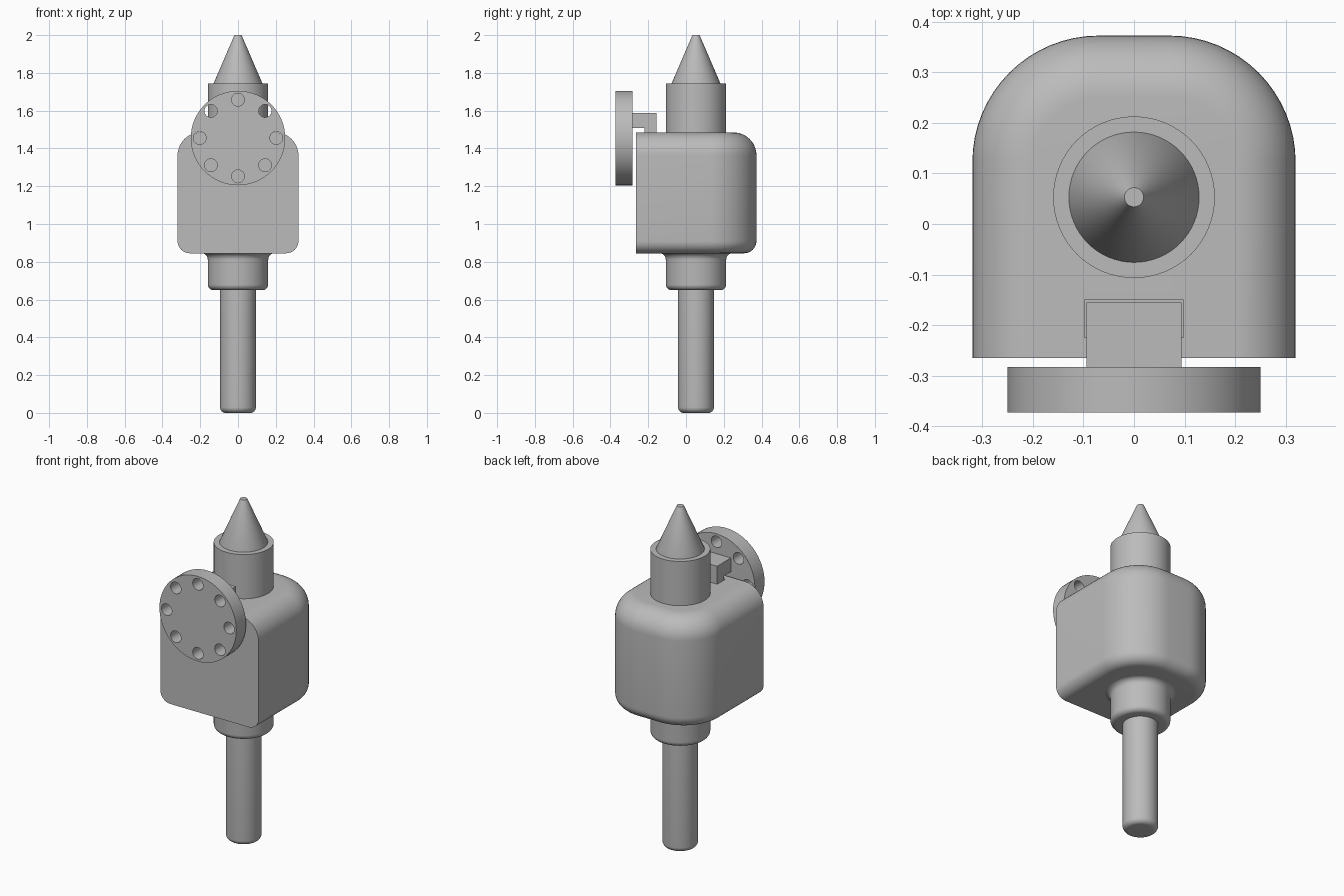
import bpy, bmesh
from math import sin, cos, pi
from mathutils import Matrix, Vector

cube = bpy.data.objects.get("Cube")
if cube:
    bpy.data.objects.remove(cube, do_unlink=True)

AXIS_Y = 0.053   # main turning axis
SEG = 64

grey = bpy.data.materials.new("plain_grey")
grey.use_nodes = True
grey.diffuse_color = (0.5, 0.5, 0.5, 1)
grey.node_tree.nodes["Principled BSDF"].inputs["Base Color"].default_value = (0.5, 0.5, 0.5, 1)


def finish(name, bm):
    bmesh.ops.recalc_face_normals(bm, faces=bm.faces)
    mesh = bpy.data.meshes.new(name)
    bm.to_mesh(mesh)
    bm.free()
    mesh.materials.append(grey)
    ob = bpy.data.objects.new(name, mesh)
    bpy.context.collection.objects.link(ob)
    return ob


def activate(ob):
    bpy.ops.object.select_all(action='DESELECT')
    ob.select_set(True)
    bpy.context.view_layer.objects.active = ob


def smooth(ob):
    activate(ob)
    bpy.ops.object.shade_smooth_by_angle(angle=0.5)


def cut(ob, cutter):
    cutter.hide_render = True
    mod = ob.modifiers.new("cut", 'BOOLEAN')
    mod.operation = 'DIFFERENCE'
    mod.solver = 'EXACT'
    mod.object = cutter
    activate(ob)
    bpy.ops.object.modifier_apply(modifier=mod.name)
    bpy.data.objects.remove(cutter, do_unlink=True)


def arc(cx, cz, r, start, end, n=8):
    return [(cx + r * cos(start + (end - start) * i / n),
             cz + r * sin(start + (end - start) * i / n)) for i in range(n + 1)]


def lathe(name, profile):
    """Turn a (radius, height) profile about the main axis and cap both ends."""
    bm = bmesh.new()
    rings = [[bm.verts.new((r * cos(2 * pi * k / SEG), AXIS_Y + r * sin(2 * pi * k / SEG), z))
              for k in range(SEG)] for r, z in profile]
    for a, b in zip(rings, rings[1:]):
        for k in range(SEG):
            j = (k + 1) % SEG
            bm.faces.new((a[k], a[j], b[j], b[k]))
    bm.faces.new(rings[0])
    bm.faces.new(rings[-1])
    ob = finish(name, bm)
    smooth(ob)
    return ob


def prism(name, outline, half_width):
    """Extrude a (y, z) outline across x."""
    bm = bmesh.new()
    face = bm.faces.new([bm.verts.new((-half_width, y, z)) for y, z in outline])
    new = bmesh.ops.extrude_face_region(bm, geom=[face])["geom"]
    bmesh.ops.translate(bm, vec=Vector((2 * half_width, 0, 0)),
                        verts=[v for v in new if isinstance(v, bmesh.types.BMVert)])
    return finish(name, bm)


# Turned parts: stem, collar, neck and pointed tip
lathe("stem", arc(0.065, 0.03, 0.03, -pi / 2, 0) + [(0.095, 0.66)])
lathe("lower_collar", arc(0.13, 0.68, 0.03, -pi / 2, 0)
      + arc(0.195, 0.811, 0.035, pi, pi / 2) + [(0.195, 0.86)])
lathe("upper_neck", [(0.16, 1.45), (0.16, 1.745)])
lathe("pointed_tip", [(0.129, 1.74), (0.129, 1.745), (0.019, 2.0)])


# Housing: flat front, rounded back corners, filleted top and bottom rims
def housing_ring(bm, inset, z):
    r = 0.25 - inset
    right = [(0.32 - inset, -0.265)] + arc(0.07, 0.123, r, 0, pi / 2, 16)
    left = [(-x, y) for x, y in reversed(right)]
    return [bm.verts.new((x, y, z)) for x, y in right + left]


bm = bmesh.new()
R_TOP, R_LOW = 0.122, 0.065
levels = (arc(R_LOW, 0.845 + R_LOW, R_LOW, 1.5 * pi, pi)
          + arc(R_TOP, 1.485 - R_TOP, R_TOP, pi, pi / 2, 12))
rings = [housing_ring(bm, inset, z) for inset, z in levels]
for a, b in zip(rings, rings[1:]):
    for k in range(len(a) - 1):
        bm.faces.new((a[k], a[k + 1], b[k + 1], b[k]))
bm.faces.new(rings[0])
bm.faces.new(rings[-1])
bm.faces.new([r[0] for r in rings] + [r[-1] for r in reversed(rings)])
housing = finish("housing", bm)
# Slot that receives the bracket foot
cut(housing, prism("slot_cutter", [(-0.225, 1.44), (-0.15, 1.44), (-0.15, 1.6), (-0.225, 1.6)], 0.098))
smooth(housing)

# Bracket: arm over the front edge with a foot in the slot
prism("bracket", [(-0.29, 1.507), (-0.22, 1.507), (-0.22, 1.43), (-0.155, 1.43),
                  (-0.155, 1.588), (-0.29, 1.588)], 0.094)


# Front flange with a ring of through holes
def rod(bm, x, z, radius, y0, y1, seg):
    place = Matrix.Translation((x, (y0 + y1) / 2, z)) @ Matrix.Rotation(pi / 2, 4, 'X')
    bmesh.ops.create_cone(bm, cap_ends=True, segments=seg, radius1=radius,
                          radius2=radius, depth=y1 - y0, matrix=place)


bm = bmesh.new()
rod(bm, 0, 1.455, 0.25, -0.373, -0.283, SEG)
flange = finish("flange", bm)
bm = bmesh.new()
for k in range(8):
    rod(bm, 0.203 * cos(k * pi / 4), 1.455 + 0.203 * sin(k * pi / 4), 0.034, -0.45, -0.2, 24)
cut(flange, finish("hole_cutter", bm))
smooth(flange)
